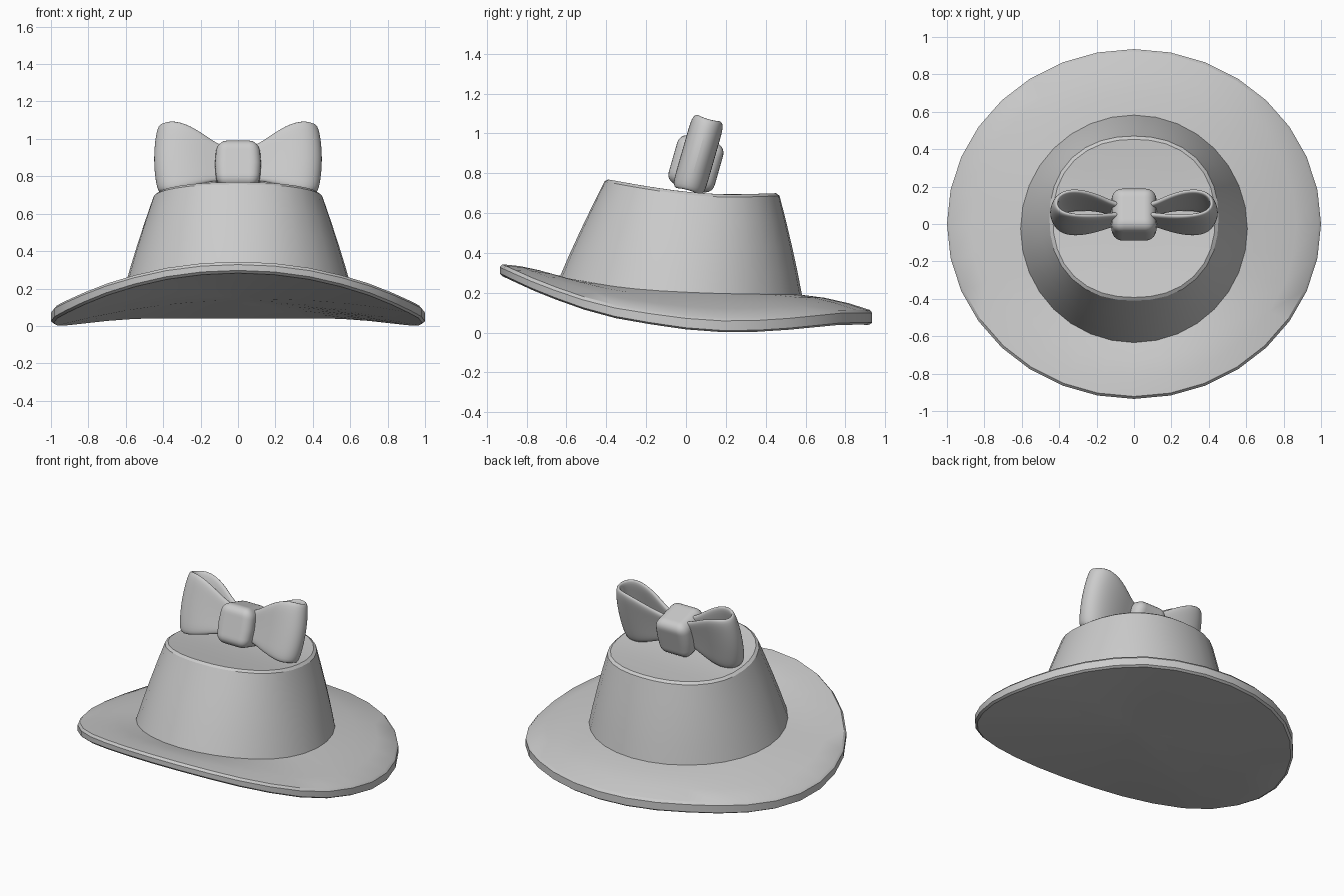
import bpy, bmesh
from math import sin, cos, pi, radians
from mathutils import Matrix, Vector

if "Cube" in bpy.data.objects:
    bpy.data.objects.remove(bpy.data.objects["Cube"])

N = 32
TILT = Matrix.Translation((0, 0.062, 0.893)) @ Matrix.Rotation(radians(-16), 4, 'X')


def curve(table, v):
    """Smooth interpolation through (position, value) pairs."""
    if v <= table[0][0]:
        return table[0][1]
    for i in range(len(table) - 1):
        (a, fa), (b, fb) = table[i], table[i + 1]
        if v <= b:
            p = table[max(i - 1, 0)]
            q = table[min(i + 2, len(table) - 1)]
            ma = (fb - p[1]) / (b - p[0]) * (b - a)
            mb = (q[1] - fa) / (q[0] - a) * (b - a)
            t = (v - a) / (b - a)
            return ((2*t**3 - 3*t*t + 1) * fa + (t**3 - 2*t*t + t) * ma
                    + (3*t*t - 2*t**3) * fb + (t**3 - t*t) * mb)
    return table[-1][1]


def finish(name, bm, angle=35):
    bmesh.ops.recalc_face_normals(bm, faces=bm.faces)
    me = bpy.data.meshes.new(name)
    bm.to_mesh(me)
    bm.free()
    ob = bpy.data.objects.new(name, me)
    bpy.context.collection.objects.link(ob)
    bpy.ops.object.select_all(action='DESELECT')
    ob.select_set(True)
    bpy.context.view_layer.objects.active = ob
    bpy.ops.object.shade_smooth_by_angle(angle=radians(angle))
    return ob


def loft(name, rings, tip=None, closed=True, angle=35):
    bm = bmesh.new()
    rows = [[bm.verts.new(p) for p in r] for r in rings]
    n = len(rows[0])
    for a, b in zip(rows, rows[1:]):
        for i in range(n if closed else n - 1):
            j = (i + 1) % n
            bm.faces.new((a[i], a[j], b[j], b[i]))
    if tip:
        c = bm.verts.new(tip)
        for i in range(n):
            bm.faces.new((rows[-1][i], rows[-1][(i + 1) % n], c))
    return finish(name, bm, angle)


def oval(rx, ry, cy=0, power=2.0):
    """Ring of points; power above 2 gives a squarer outline."""
    pts = []
    for i in range(N):
        c, s = cos(2*pi*i/N), sin(2*pi*i/N)
        k = (abs(c)**power + abs(s)**power) ** (-1 / power)
        pts.append((rx * c * k, cy + ry * s * k))
    return pts


# Height tables along y
RIM_LOW = [(-.935, .285), (-.75, .2), (-.56, .128), (-.4, .078), (0, .012), (.2, -.002),
           (.4, .002), (.6, .018), (.77, .036), (.935, .038)]
THICK = [(-.935, .058), (0, .074), (.935, .076)]
BASE = [(-.64, .28), (-.3, .225), (.1, .2), (.59, .19)]
TOP = [(-.41, .772), (-.2, .735), (0, .707), (.2, .694), (.47, .7)]

# Brim: upper sheet, bevelled rim and closed underside
edge = oval(1, .935)
low = [curve(RIM_LOW, y) for x, y in edge]
high = [l + curve(THICK, y) for l, (x, y) in zip(low, edge)]
root = oval(.6, .6025, -.0275)
root_z = [curve(BASE, y) for x, y in root]
rings = []
for t in (0, .35, .7, 1):
    rings.append([(a[0] + (b[0]*.986 - a[0])*t, a[1] + (b[1]*.986 - a[1])*t,
                   za + (zb - za)*t + .012*t*(1 - t)*4)
                  for a, b, za, zb in zip(root, edge, root_z, high)])
rings.append([(x, y, z - .015) for (x, y), z in zip(edge, high)])
rings.append([(x, y, z + .012) for (x, y), z in zip(edge, low)])
for s in (.985, .8, .6, .4, .2):
    ring = []
    for i, (x, y) in enumerate(edge):
        z, opp = low[i], low[(i + N // 2) % N]
        ring.append((x*s, y*s, .14 + (z - opp)/2*s + ((z + opp)/2 - .14)*s*s))
    rings.append(ring)
loft("brim", rings, (0, 0, .14), angle=30)

# Crown: tapered wall, small bevel and slightly curved top
bottom = oval(.61, .6125, -.0275)
top = oval(.452, .44, .03, 2.25)
rings = []
for t in (0, .25, .5, .75, 1):
    k = 1 + .01 * 4*t*(1 - t)
    ring = []
    for a, b in zip(bottom, top):
        z0 = curve(BASE, a[1]) - .015
        z1 = curve(TOP, b[1]) - .014
        ring.append(((a[0] + (b[0] - a[0])*t)*k, (a[1] + (b[1] - a[1])*t)*k,
                     z0 + (z1 - z0)*t))
    rings.append(ring)
for s in (.96, .75, .5, .25):
    ring = [(x*s, .03 + (y - .03)*s) for x, y in top]
    rings.append([(x, y, curve(TOP, y)) for x, y in ring])
loft("crown", rings, (0, .03, curve(TOP, .03)), angle=30)

# Bow loops: teardrop ribbon, taller at the outer end
side = [(.04, .02), (.12, .032), (.2, .056), (.29, .07), (.37, .066), (.422, .042)]
path = side + [(.442, 0)] + [(x, -y) for x, y in reversed(side)]
HALF = [(.04, .09), (.12, .105), (.2, .143), (.29, .18), (.37, .198), (.442, .188)]
DROP = [(.04, .04), (.12, .028), (.2, .013), (.3, 0)]
for label, sx in (("right", 1), ("left", -1)):
    rings = []
    for v in (-1, -.5, 0, .5, 1):
        rings.append([TILT @ Vector((sx * x * (1 - .05*v*v), y,
                                     v * curve(HALF, x) - curve(DROP, x)))
                      for x, y in path])
    ob = loft("bow_loop_" + label, rings, closed=False, angle=50)
    m = ob.modifiers.new("thickness", 'SOLIDIFY')
    m.thickness, m.offset = .032, 0
    m = ob.modifiers.new("rounding", 'SUBSURF')
    m.levels = m.render_levels = 2

# Bow knot: rounded, slightly barrelled block
bm = bmesh.new()
bmesh.ops.create_cube(bm, size=1)
bmesh.ops.scale(bm, vec=(.23, .24, .255), verts=bm.verts)
bmesh.ops.subdivide_edges(bm, edges=bm.edges[:], cuts=3, use_grid_fill=True)
sharp = [e for e in bm.edges if e.calc_face_angle(0) > 1]
bmesh.ops.bevel(bm, geom=sharp, offset=.05, segments=5, profile=.5, affect='EDGES')
for v in bm.verts:
    v.co.x *= 1.07 - .15 * (v.co.z / .1275)**2
bm.transform(Matrix.Translation((0, -.012, -.046)) @ TILT)
finish("bow_knot", bm, 50)
